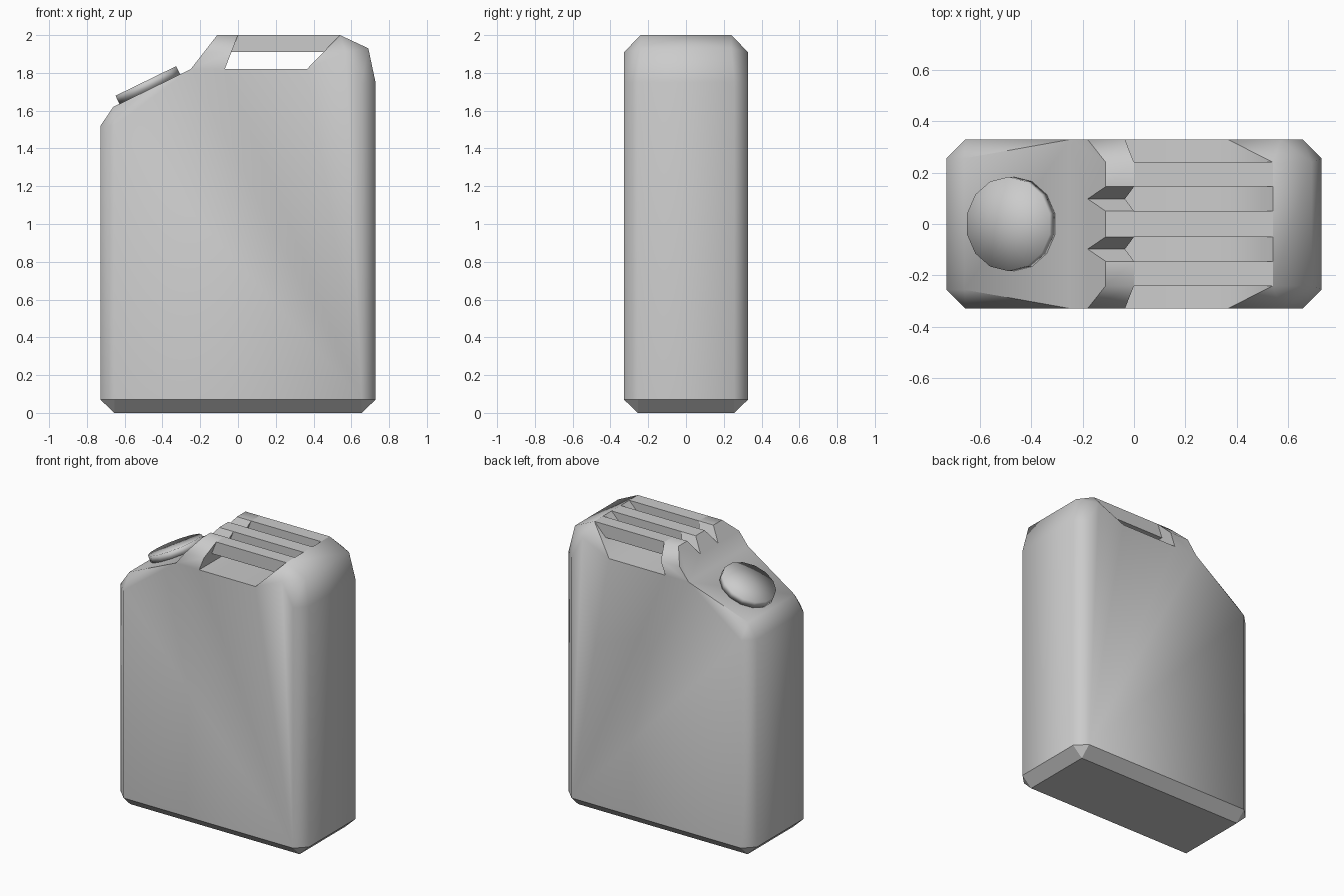
import bpy, bmesh, math
from mathutils import Matrix

if "Cube" in bpy.data.objects:
    bpy.data.objects.remove(bpy.data.objects["Cube"])

X, Y = 0.728, 0.328      # outer half sizes
A, B = 0.655, 0.255      # half sizes inside the corner chamfers
T = 0.24                 # half width of the top


def finish(name, bm, limit):
    bmesh.ops.remove_doubles(bm, verts=bm.verts, dist=0.0005)
    bmesh.ops.recalc_face_normals(bm, faces=bm.faces)
    for f in bm.faces:
        f.smooth = True
    for e in bm.edges:
        low = all(v.co.z < 0.08 for v in e.verts)
        e.smooth = not low and e.calc_face_angle(0) < math.radians(limit)
    mesh = bpy.data.meshes.new(name)
    bm.to_mesh(mesh)
    bm.free()
    obj = bpy.data.objects.new(name, mesh)
    bpy.context.collection.objects.link(obj)
    return obj


def face(bm, pts):
    bm.faces.new([bm.verts.new(p) for p in pts])


bm = bmesh.new()

# Both sides: flat wall, chamfers and corner facets
for s in (1, -1):
    def side(*pts):
        face(bm, [(x, s * y, z) for x, y, z in pts])

    wall = [(-A, .07), (A, .07), (A, 1.75), (.57, 1.91), (.365, 1.82),
            (-.07, 1.82), (-.035, 1.91), (-.18, 1.91), (-.25, 1.82), (-A, 1.52)]
    side(*[(x, Y, z) for x, z in wall])
    side((-A, Y, .07), (A, Y, .07), (A, B, 0), (-A, B, 0))
    for d, top in ((1, 1.75), (-1, 1.52)):
        side((d*A, Y, .07), (d*X, B, .07), (d*X, B, top), (d*A, Y, top))
        side((d*A, Y, .07), (d*X, B, .07), (d*A, B, 0))
    # rear top corner
    peak = (.69, T, 1.93)
    side((X, B, 1.75), (A, Y, 1.75), peak)
    side((A, Y, 1.75), (.57, Y, 1.91), peak)
    side((.57, Y, 1.91), (.54, T, 2), peak)
    side((.365, Y, 1.82), (.57, Y, 1.91), (.54, T, 2))
    # sloping shoulder
    side((-X, B, 1.52), (-A, Y, 1.52), (-.66, B, 1.62))
    side((-A, Y, 1.52), (-.66, B, 1.62), (-.25, Y, 1.82))

# Faces spanning the full depth, from profile points (x, half depth, z)
spans = [
    ((-A, B, 0), (A, B, 0)),
    ((-A, B, 0), (-X, B, .07)),
    ((A, B, 0), (X, B, .07)),
    ((-X, B, .07), (-X, B, 1.52)),
    ((X, B, .07), (X, B, 1.75)),
    ((-X, B, 1.52), (-.66, B, 1.62)),
    ((-.66, B, 1.62), (-.25, Y, 1.82)),
    ((-.07, Y, 1.82), (.365, Y, 1.82)),
    ((.365, Y, 1.82), (.54, T, 2)),
    ((.54, T, 2), (.69, T, 1.93)),
    ((.69, T, 1.93), (X, B, 1.75)),
]
for (x0, y0, z0), (x1, y1, z1) in spans:
    face(bm, [(x0, -y0, z0), (x0, y0, z0), (x1, y1, z1), (x1, -y1, z1)])

# Front handle post with two V grooves
half = [(.05, 2), (.0975, 1.91), (.145, 2), (T, 2), (Y, 1.91)]
ridge = [(-y, z) for y, z in reversed(half)] + half
front = [(-.25 + (z - 1.82) * 7 / 9, y, z) for y, z in ridge]
back = [(-.07 + (z - 1.82) * 7 / 18, y, z) for y, z in ridge]
face(bm, [(-.25, -Y, 1.82)] + front + [(-.25, Y, 1.82)])
face(bm, [(-.07, -Y, 1.82)] + back + [(-.07, Y, 1.82)])
for i in range(len(ridge) - 1):
    face(bm, [front[i], front[i + 1], back[i + 1], back[i]])
finish("can_body", bm, 46)

# Three handle bars
for name, y0, y1 in (("handle_front", -T, -.145), ("handle_middle", -.05, .05),
                     ("handle_back", .145, T)):
    bm = bmesh.new()
    outline = [(-.035, 1.91), (0, 2), (.54, 2), (.4525, 1.91)]
    for y in (y0, y1):
        face(bm, [(x, y, z) for x, z in outline])
    for (xa, za), (xb, zb) in zip(outline, outline[1:] + outline[:1]):
        face(bm, [(xa, y0, za), (xb, y0, zb), (xb, y1, zb), (xa, y1, za)])
    finish(name, bm, 30)

# Round cap lying on the shoulder
bm = bmesh.new()
bmesh.ops.create_cone(bm, cap_ends=True, cap_tris=True, segments=14,
                      radius1=.183, radius2=.183, depth=.048,
                      matrix=Matrix.Translation((0, 0, .024)))
tilt = math.atan2(.2, .41)
bm.transform(Matrix.Translation((-.467, 0, 1.714)) @ Matrix.Rotation(-tilt, 4, 'Y'))
finish("cap", bm, 100)
